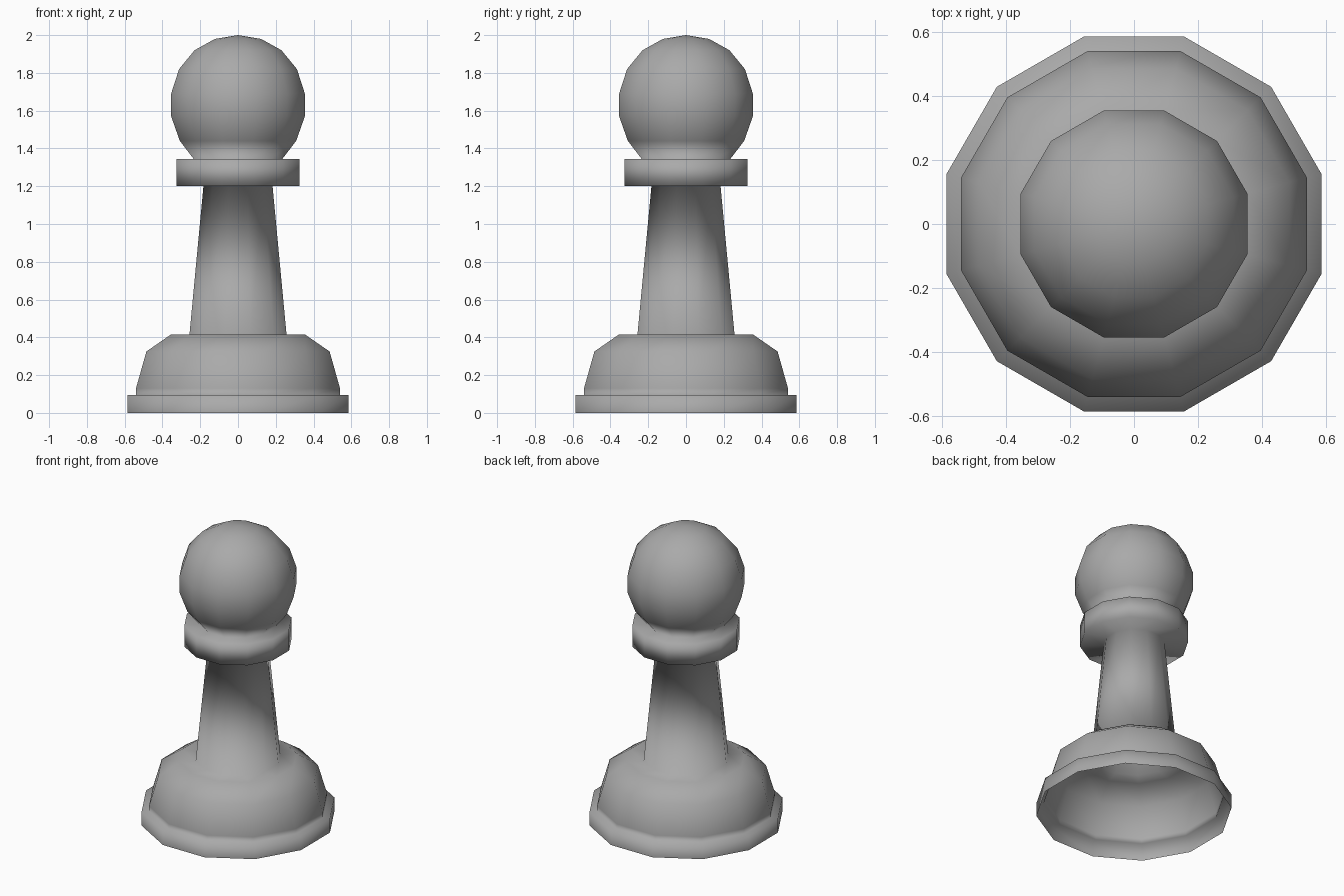
import bpy, bmesh, math

if "Cube" in bpy.data.objects:
    bpy.data.objects.remove(bpy.data.objects["Cube"])

SIDES = 12
FLAT = math.cos(math.pi / SIDES)   # flat sides face the axes

# Half-width / height profile, from open foot to top of the ball
profile = [
    (0.585, 0.0), (0.585, 0.095),                               # foot rim
    (0.54, 0.095), (0.54, 0.13), (0.485, 0.325), (0.355, 0.415),  # base
    (0.257, 0.415), (0.183, 1.20),                              # stem
    (0.325, 1.20), (0.325, 1.345),                              # collar
    (0.235, 1.345), (0.308, 1.44), (0.354, 1.57), (0.354, 1.69),  # ball
    (0.312, 1.82), (0.23, 1.92), (0.122, 1.98),
]

bm = bmesh.new()
rings = []
for half, z in profile:
    r = half / FLAT
    rings.append([bm.verts.new((r * math.cos((i + 0.5) * math.tau / SIDES),
                                r * math.sin((i + 0.5) * math.tau / SIDES), z))
                  for i in range(SIDES)])
tip = bm.verts.new((0, 0, 2.0))
for lo, hi in zip(rings, rings[1:]):
    for i in range(SIDES):
        j = (i + 1) % SIDES
        bm.faces.new((lo[i], lo[j], hi[j], hi[i]))
for i in range(SIDES):
    bm.faces.new((rings[-1][i], rings[-1][(i + 1) % SIDES], tip))
for f in bm.faces:
    f.smooth = True

mesh = bpy.data.meshes.new("pawn_piece")
bm.to_mesh(mesh)
bm.free()

grey = bpy.data.materials.new("mid grey")
grey.diffuse_color = (0.4, 0.4, 0.4, 1)
grey.use_nodes = True
grey.node_tree.nodes["Principled BSDF"].inputs["Base Color"].default_value = grey.diffuse_color
mesh.materials.append(grey)
bpy.context.collection.objects.link(bpy.data.objects.new("pawn_piece", mesh))
